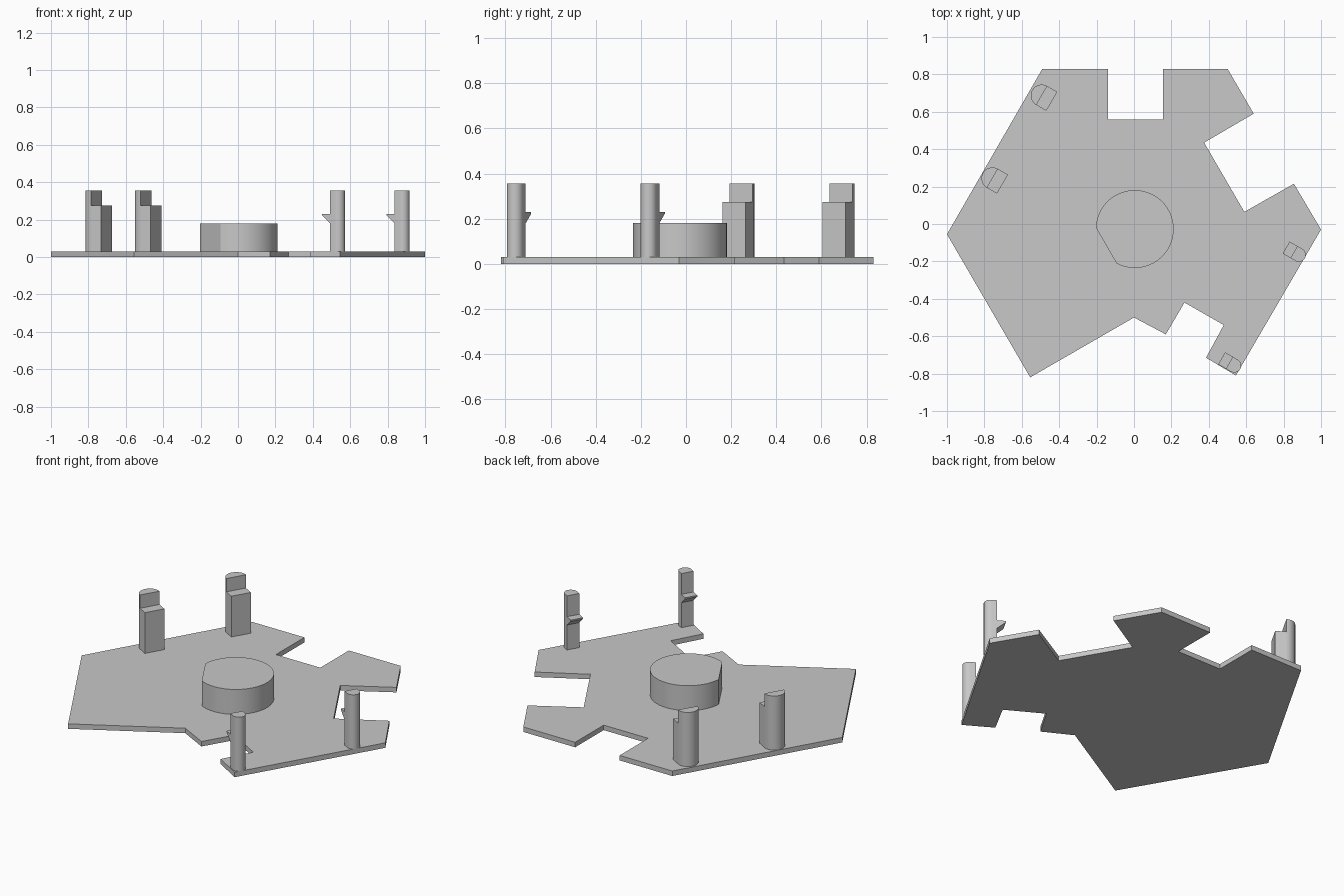
import bpy
import bmesh
from math import acos, cos, sin, pi, radians
from mathutils import Matrix, Vector

if "Cube" in bpy.data.objects:
    bpy.data.objects.remove(bpy.data.objects["Cube"], do_unlink=True)

grey = bpy.data.materials.new("plain grey")
grey.use_nodes = True
grey.diffuse_color = (0.58, 0.58, 0.58, 1)
grey.node_tree.nodes["Principled BSDF"].inputs["Base Color"].default_value = grey.diffuse_color

THICK = 0.03
TILT = radians(-30)  # direction from the hub towards the pin edge


def prism(name, outline, low, high, matrix=None, smooth=True):
    """Extrude a closed outline from low to high, then place it."""
    bm = bmesh.new()
    base = bm.faces.new([bm.verts.new((x, y, low)) for x, y in outline])
    top = bmesh.ops.extrude_face_region(bm, geom=[base])["geom"]
    verts = [v for v in top if isinstance(v, bmesh.types.BMVert)]
    bmesh.ops.translate(bm, verts=verts, vec=(0, 0, high - low))
    if matrix:
        bm.transform(matrix)
    bmesh.ops.recalc_face_normals(bm, faces=bm.faces)
    mesh = bpy.data.meshes.new(name)
    bm.to_mesh(mesh)
    bm.free()
    mesh.materials.append(grey)
    obj = bpy.data.objects.new(name, mesh)
    bpy.context.collection.objects.link(obj)
    if smooth:
        bpy.ops.object.select_all(action="DESELECT")
        obj.select_set(True)
        bpy.context.view_layer.objects.active = obj
        bpy.ops.object.shade_smooth_by_angle(angle=radians(30))
    return obj


def arc(radius, start, end, steps, offset=0):
    angles = [start + (end - start) * i / steps for i in range(steps + 1)]
    return [(offset + radius * cos(a), radius * sin(a)) for a in angles]


def placed(x, y):
    return Matrix.Translation((x, y, 0)) @ Matrix.Rotation(TILT, 4, "Z")


def cut(obj, cutter):
    mod = obj.modifiers.new("bore", "BOOLEAN")
    mod.operation = "DIFFERENCE"
    mod.solver = "EXACT"
    mod.object = cutter


# Notched base plate
plate = prism("base_plate", [
    (-0.49, 0.83), (-0.14, 0.83), (-0.14, 0.56), (0.155, 0.56), (0.155, 0.83),
    (0.50, 0.83), (0.64, 0.59), (0.375, 0.435), (0.59, 0.065), (0.855, 0.215),
    (1.0, -0.03), (0.545, -0.81), (0.385, -0.715), (0.48, -0.54), (0.27, -0.42),
    (0.17, -0.59), (0, -0.50), (-0.555, -0.82), (-1.0, -0.055)],
    0, THICK, smooth=False)

# Hub cup with one flat side; the bore breaks through the flat
hub_place = Matrix.Translation((0.004, -0.027, 0)) @ Matrix.Rotation(radians(210), 4, "Z")
half = acos(0.176 / 0.208)
hub = prism("hub_cup", arc(0.208, half, 2 * pi - half, 64), THICK, 0.18, hub_place)
bore = prism("bore_cutter", arc(0.189, 0, 2 * pi, 72)[:-1], -0.05, 0.15, hub_place)
bore.hide_render = True
bore.hide_viewport = True
bore.display_type = "WIRE"
cut(plate, bore)
cut(hub, bore)

# Slim snap pins, rounded outwards with a barb facing the hub
pin_outline = [(0, -0.037)] + arc(0.037, -pi / 2, pi / 2, 16, 0.03) + [(0, 0.037)]
barb_outline = [(0, 0.23), (-0.048, 0.23), (-0.048, 0.222), (0, 0.18)]
stand_up = Matrix.Rotation(pi / 2, 4, "X")
for side, x, y in (("front", 0.51, -0.742), ("back", 0.855, -0.15)):
    place = placed(x, y)
    prism(side + "_pin", pin_outline, THICK, 0.355, place)
    prism(side + "_pin_barb", barb_outline, -0.037, 0.037, place @ stand_up, False)

# Stepped posts: half-round tall part and lower square ledge
for side, x, y in (("front", -0.757, 0.244), ("back", -0.493, 0.687)):
    place = placed(x, y)
    prism(side + "_post", arc(0.0585, pi / 2, 3 * pi / 2, 24), THICK, 0.355, place)
    prism(side + "_post_ledge", [(0, -0.0585), (0.062, -0.0585), (0.062, 0.0585), (0, 0.0585)],
          THICK, 0.275, place, False)
